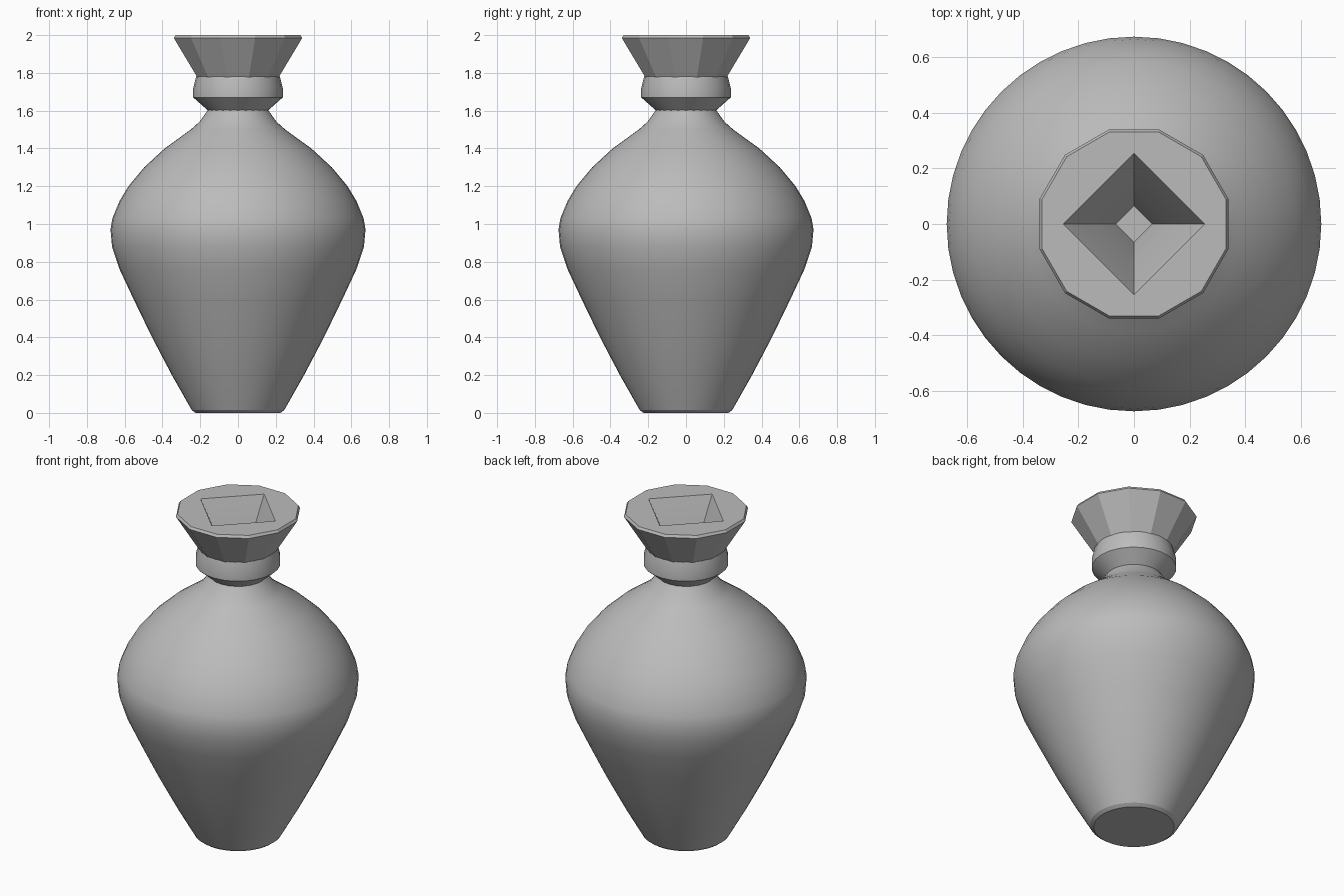
import bpy
import bmesh
from math import pi, cos, sin, radians

cube = bpy.data.objects.get("Cube")
if cube:
    bpy.data.objects.remove(cube, do_unlink=True)

SEGMENTS = 48

clay = bpy.data.materials.new("grey clay")
clay.use_nodes = True
GREY = (0.5, 0.5, 0.5, 1)
clay.diffuse_color = GREY
clay.node_tree.nodes["Principled BSDF"].inputs["Base Color"].default_value = GREY


def polygon_radius(angle, radius, sides, phase):
    """Distance from the centre to the edge of a regular polygon."""
    step = 2 * pi / sides
    return radius * cos(step / 2) / cos((angle - phase) % step - step / 2)


def lathe(name, profile, cap_start=False, cap_end=False):
    """Join rings of (z, radius, sides, phase in degrees) into one surface."""
    bm = bmesh.new()
    rings = []
    for z, radius, sides, phase in profile:
        ring = []
        for i in range(SEGMENTS):
            a = 2 * pi * i / SEGMENTS
            r = polygon_radius(a, radius, sides, radians(phase))
            ring.append(bm.verts.new((r * cos(a), r * sin(a), z)))
        rings.append(ring)
    for low, high in zip(rings, rings[1:]):
        for i in range(SEGMENTS):
            j = (i + 1) % SEGMENTS
            bm.faces.new((low[i], low[j], high[j], high[i]))
    if cap_start:
        bm.faces.new(rings[0][::-1])
    if cap_end:
        bm.faces.new(rings[-1])
    mesh = bpy.data.meshes.new(name)
    bm.to_mesh(mesh)
    bm.free()
    mesh.materials.append(clay)
    obj = bpy.data.objects.new(name, mesh)
    bpy.context.collection.objects.link(obj)
    bpy.ops.object.select_all(action='DESELECT')
    obj.select_set(True)
    bpy.context.view_layer.objects.active = obj
    bpy.ops.object.shade_smooth_by_angle(angle=radians(22))
    return obj


def ringed(points, sides, phase=0):
    return [(z, r, sides, phase) for z, r in points]


# Round body, from the flat foot to the narrow throat
body = [(0, 0.225), (0.015, 0.245), (0.2, 0.35), (0.4, 0.455), (0.6, 0.552),
        (0.76, 0.627), (0.88, 0.667), (0.97, 0.675), (1.03, 0.665),
        (1.12, 0.628), (1.2, 0.58), (1.3, 0.497), (1.4, 0.388),
        (1.5, 0.25), (1.54, 0.205), (1.605, 0.158)]
lathe("vase_body", ringed(body, SEGMENTS), cap_start=True)

# Bulging collar around the neck
collar = [(1.6, 0.158), (1.67, 0.237), (1.72, 0.237), (1.78, 0.222)]
lathe("neck_collar", ringed(collar, 24))

# Flared twelve-sided rim with a square funnel sunk into it
flare = ringed([(1.775, 0.222), (1.985, 0.352), (2.0, 0.343)], 12, 15)
funnel = ringed([(2.0, 0.255), (1.78, 0.13), (1.6, 0.065)], 4)
lathe("flared_rim", flare + funnel, cap_end=True)
